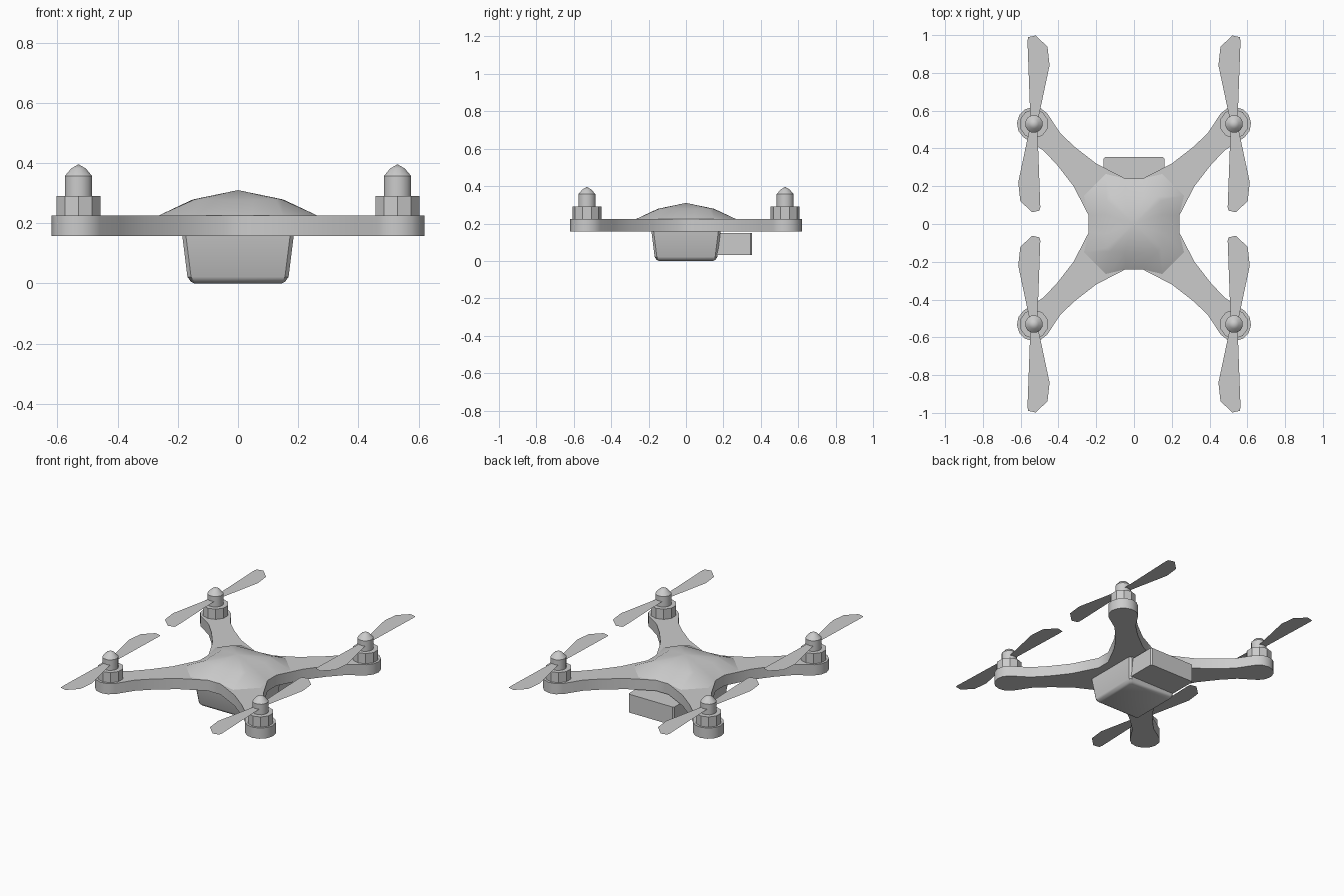
import bpy, math
from math import cos, sin, radians

if "Cube" in bpy.data.objects:
    bpy.data.objects.remove(bpy.data.objects["Cube"])


def make(name, verts, faces, smooth=None):
    me = bpy.data.meshes.new(name)
    me.from_pydata(verts, [], faces)
    ob = bpy.data.objects.new(name, me)
    bpy.context.collection.objects.link(ob)
    if smooth:
        bpy.ops.object.select_all(action='DESELECT')
        ob.select_set(True)
        bpy.context.view_layer.objects.active = ob
        bpy.ops.object.shade_smooth_by_angle(angle=radians(smooth))
    return ob


def four_way(q):
    """Closed outline from the points of one quadrant, counter-clockwise."""
    return (q + [(-x, y) for x, y in reversed(q)] + [(-x, -y) for x, y in q]
            + [(x, -y) for x, y in reversed(q)])


def loft(name, rings, bottom=True, tip=None, smooth=None):
    """Join rings of (outline, z) bottom to top; cap or end in a tip."""
    n = len(rings[0][0])
    verts = [(x, y, z) for outline, z in rings for x, y in outline]
    faces = [(r * n + i, r * n + (i + 1) % n, (r + 1) * n + (i + 1) % n, (r + 1) * n + i)
             for r in range(len(rings) - 1) for i in range(n)]
    last = (len(rings) - 1) * n
    if bottom:
        faces.append(tuple(reversed(range(n))))
    if tip:
        verts.append(tip)
        faces += [(last + i, last + (i + 1) % n, len(verts) - 1) for i in range(n)]
    else:
        faces.append(tuple(range(last, last + n)))
    return make(name, verts, faces, smooth)


def circle(r, n, cx=0, cy=0):
    return [(cx + r * cos(2 * math.pi * (i + .5) / n),
             cy + r * sin(2 * math.pi * (i + .5) / n)) for i in range(n)]


def box_outline(h, c):
    return four_way([(h, h - c), (h - c, h)])


M = 0.53  # motor position on x and y

# X-shaped frame with rounded arm ends
side = [(.24, .045), (.32, .2), (.405, .31), (.48, .39)]
arc = [(M + .09 * cos(radians(a)), M + .09 * sin(radians(a)))
       for a in [-52 + 194 * i / 7 for i in range(8)]]
frame = four_way(side + arc + [(y, x) for x, y in reversed(side)])
loft("frame", [(frame, .157), (frame, .225)], smooth=30)

# Shallow domed top cover
low = four_way([(.24, .045), (.265, .15), (.15, .265), (.045, .24)])
mid = four_way([(.15, .05), (.145, .125), (.125, .145), (.05, .15)])
loft("top_cover", [(low, .225), (mid, .279)], bottom=False, tip=(0, 0, .31), smooth=30)

# Tapered belly
loft("belly", [(box_outline(.145, .012), 0), (box_outline(.157, .012), .006),
               (box_outline(.168, .012), .022), (box_outline(.185, .012), .158)], smooth=30)

# Battery box at the back
pack = [(-.162, .165), (.162, .165), (.162, .345), (.154, .354), (-.154, .354), (-.162, .345)]
loft("battery_box", [(pack, .033), (pack, .15)])

# Motors, spinners and rotors on each arm
blade = [(.02, 0), (.02, .06), (.034, .44), (.03, .459), (-.01, .468),
         (-.072, .408), (-.083, .31), (-.028, .05)]
rotor = blade + [(-x, -y) for x, y in blade]
for sy, end in ((-1, "front"), (1, "back")):
    for sx, lr in ((-1, "left"), (1, "right")):
        cx, cy = sx * M, sy * M
        tag = end + "_" + lr
        base = circle(.077, 10, cx, cy)
        loft("motor_" + tag, [(base, .224), (base, .29)], smooth=25)
        hub = circle(.047, 12, cx, cy)
        loft("spinner_" + tag, [(hub, .289), (hub, .357), (circle(.025, 12, cx, cy), .382)],
             tip=(cx, cy, .396), smooth=35)
        pts = [(cx + sx * x, cy + sy * y, .325) for x, y in rotor]
        # Two blades, each closed through the hub
        n = len(blade)
        f = [tuple(range(n)) + (n,), tuple(range(n, 2 * n)) + (0,)]
        if sx * sy < 0:
            f = [tuple(reversed(t)) for t in f]
        make("rotor_" + tag, pts, f)
